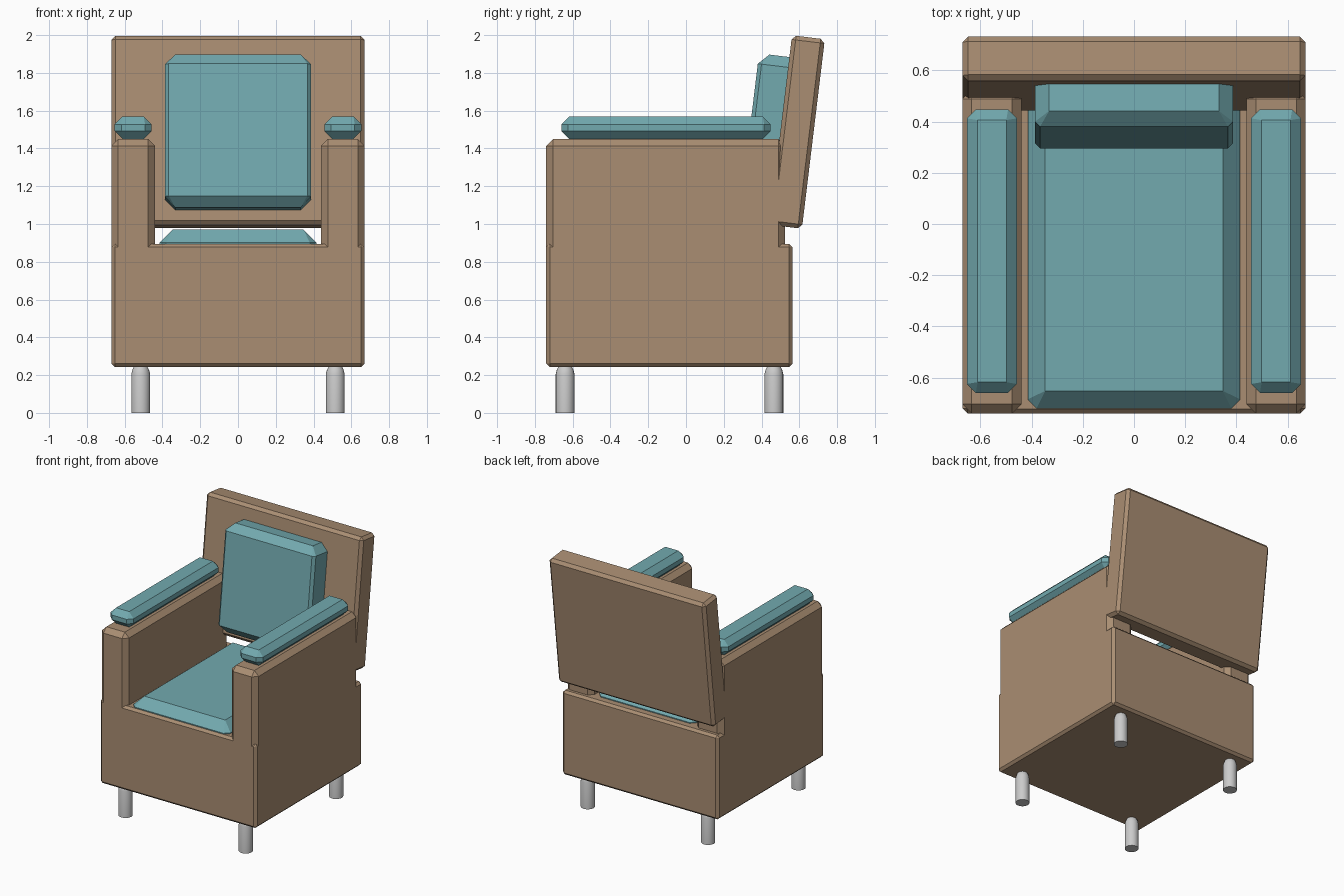
import bpy, bmesh, math
from mathutils import Matrix, Vector
from itertools import product

if "Cube" in bpy.data.objects:
    bpy.data.objects.remove(bpy.data.objects["Cube"])


def material(name, rgb):
    m = bpy.data.materials.new(name)
    m.diffuse_color = (*rgb, 1)
    m.use_nodes = True
    m.node_tree.nodes["Principled BSDF"].inputs["Base Color"].default_value = m.diffuse_color
    return m


BROWN = material("brown_upholstery", (0.40, 0.27, 0.17))
TEAL = material("teal_cushion", (0.17, 0.40, 0.43))


def chamfer_box(name, x, y, z, edge, top, mat, tilt=0):
    """Box over the given ranges; 'edge' chamfers upright edges, 'top' the rims."""
    ranges = (x, y, z)
    centre = Vector([(a + b) / 2 for a, b in ranges])
    hx, hy, hz = [(b - a) / 2 for a, b in ranges]
    bm = bmesh.new()
    for sx, sy, sz in product((-1, 1), repeat=3):
        for px, py, pz in ((hx, hy - edge, hz - top),
                           (hx - edge, hy, hz - top),
                           (hx - top, hy - top, hz)):
            bm.verts.new((sx * px, sy * py, sz * pz))
    bmesh.ops.convex_hull(bm, input=bm.verts[:])
    bmesh.ops.dissolve_limit(bm, angle_limit=0.01, verts=bm.verts[:], edges=bm.edges[:])
    bmesh.ops.recalc_face_normals(bm, faces=bm.faces[:])
    bm.transform(Matrix.Translation(centre) @ Matrix.Rotation(tilt, 4, 'X'))
    me = bpy.data.meshes.new(name)
    bm.to_mesh(me)
    bm.free()
    me.materials.append(mat)
    ob = bpy.data.objects.new(name, me)
    bpy.context.collection.objects.link(ob)
    return ob


def leg(name, x, y):
    """Round leg with a tapered shoulder going into the base."""
    bm = bmesh.new()
    n = 20
    rings = []
    for r, z in ((0.05, 0), (0.05, 0.205), (0.044, 0.228), (0.033, 0.25)):
        rings.append([bm.verts.new((x + r * math.cos(2 * math.pi * i / n),
                                    y + r * math.sin(2 * math.pi * i / n), z))
                      for i in range(n)])
    for a, b in zip(rings, rings[1:]):
        for i in range(n):
            j = (i + 1) % n
            bm.faces.new((a[i], a[j], b[j], b[i])).smooth = True
    bm.faces.new(rings[0][::-1])
    bm.faces.new(rings[-1])
    for e in bm.edges:
        e.smooth = e.calc_face_angle(0) < math.radians(40)
    me = bpy.data.meshes.new(name)
    bm.to_mesh(me)
    bm.free()
    bpy.context.collection.objects.link(bpy.data.objects.new(name, me))


TILT = math.radians(-6.9)

# Base and seat cushion
chamfer_box("base", (-0.67, 0.67), (-0.74, 0.565), (0.243, 0.895), 0.02, 0.018, BROWN)
chamfer_box("seat_cushion", (-0.415, 0.415), (-0.72, 0.50), (0.74, 0.97), 0.035, 0.068, TEAL)

# Leaning backrest and its cushion
chamfer_box("backrest", (-0.67, 0.67), (0.500, 0.675), (0.982, 1.992), 0.022, 0.022, BROWN, TILT)
chamfer_box("back_cushion", (-0.387, 0.387), (0.337, 0.557), (1.078, 1.893), 0.02, 0.055, TEAL, TILT)

# Arms, arm pads and legs on both sides
for side, s in (("left", -1), ("right", 1)):
    chamfer_box(f"{side}_arm", sorted((s * 0.44, s * 0.67)), (-0.74, 0.525), (0.4, 1.45),
                0.036, 0.036, BROWN)
    chamfer_box(f"{side}_arm_pad", sorted((s * 0.457, s * 0.653)), (-0.66, 0.448), (1.45, 1.57),
                0.035, 0.042, TEAL)
    leg(f"{side}_front_leg", s * 0.515, -0.64)
    leg(f"{side}_back_leg", s * 0.515, 0.465)
